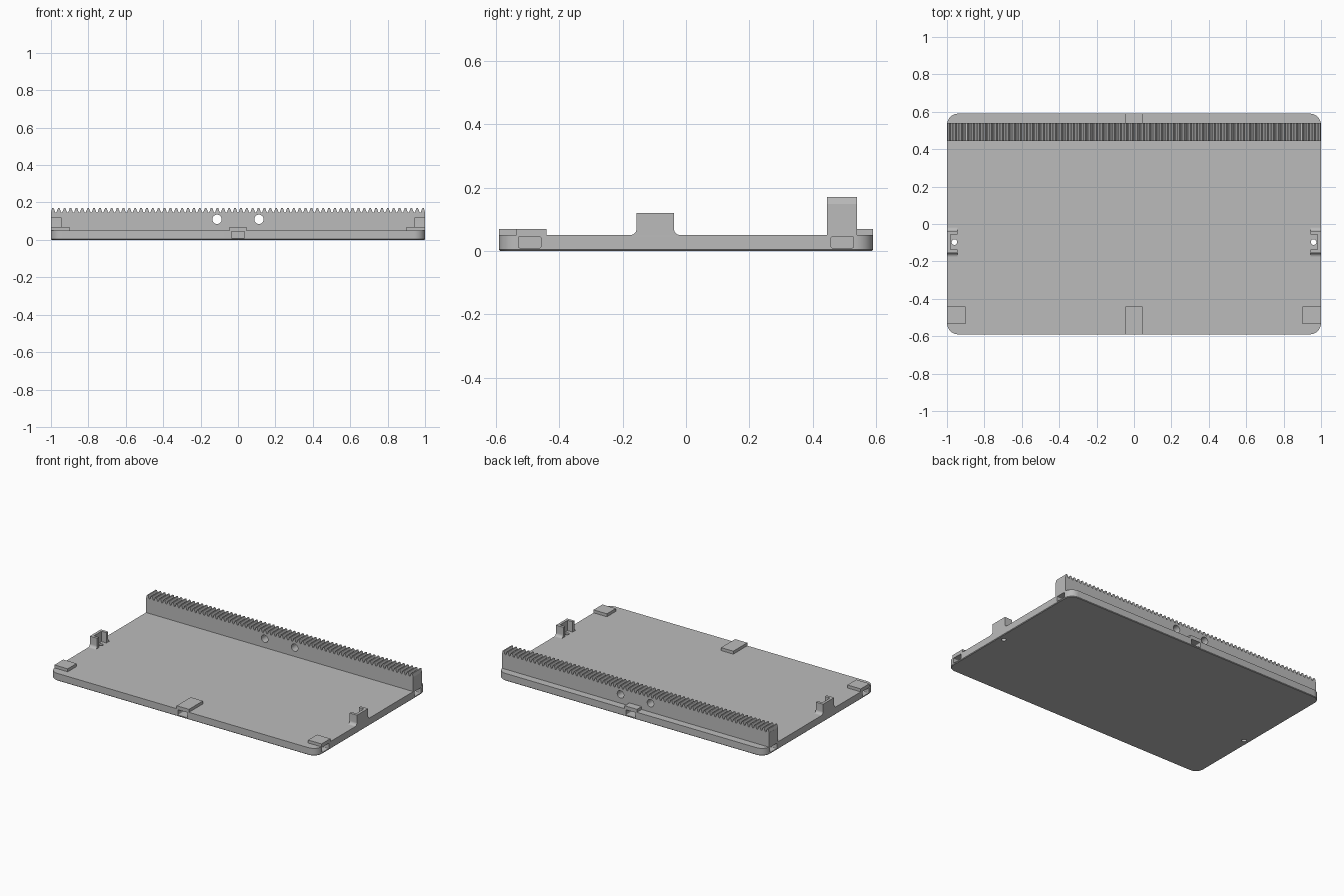
import bpy, bmesh
from math import sin, cos, pi, radians, tan

if "Cube" in bpy.data.objects:
    bpy.data.objects.remove(bpy.data.objects["Cube"], do_unlink=True)

GREY = (0.5, 0.5, 0.5, 1)
mat = bpy.data.materials.new("plain grey")
mat.use_nodes = True
mat.diffuse_color = GREY
mat.node_tree.nodes["Principled BSDF"].inputs["Base Color"].default_value = GREY


def prism(name, outline, axis, lo, hi):
    """Extrude a 2D outline along an axis from lo to hi."""
    place = {"x": lambda a, b, t: (t, a, b),
             "y": lambda a, b, t: (a, t, b),
             "z": lambda a, b, t: (a, b, t)}[axis]
    bm = bmesh.new()
    low = [bm.verts.new(place(a, b, lo)) for a, b in outline]
    high = [bm.verts.new(place(a, b, hi)) for a, b in outline]
    bm.faces.new(low)
    bm.faces.new(high)
    n = len(outline)
    for i in range(n):
        j = (i + 1) % n
        bm.faces.new((low[i], low[j], high[j], high[i]))
    bmesh.ops.recalc_face_normals(bm, faces=bm.faces)
    mesh = bpy.data.meshes.new(name)
    bm.to_mesh(mesh)
    bm.free()
    mesh.materials.append(mat)
    ob = bpy.data.objects.new(name, mesh)
    bpy.context.collection.objects.link(ob)
    return ob


def box(name, x0, x1, y0, y1, z0, z1):
    return prism(name, [(x0, y0), (x1, y0), (x1, y1), (x0, y1)], "z", z0, z1)


def arc(cx, cy, r, a0, a1, n=8):
    return [(cx + r * cos(radians(a0 + (a1 - a0) * i / n)),
             cy + r * sin(radians(a0 + (a1 - a0) * i / n))) for i in range(n + 1)]


def circle(cx, cy, r, n=24):
    return arc(cx, cy, r, 0, 360, n)[:-1]


def rounded_rect(x0, x1, y0, y1, r):
    return (arc(x1 - r, y1 - r, r, 0, 90) + arc(x0 + r, y1 - r, r, 90, 180)
            + arc(x0 + r, y0 + r, r, 180, 270) + arc(x1 - r, y0 + r, r, 270, 360))


def select(ob):
    bpy.ops.object.select_all(action="DESELECT")
    ob.select_set(True)
    bpy.context.view_layer.objects.active = ob


def cut(ob, cutters):
    for c in cutters:
        mod = ob.modifiers.new("cut", "BOOLEAN")
        mod.operation = "DIFFERENCE"
        mod.solver = "EXACT"
        mod.object = c
        select(ob)
        bpy.ops.object.modifier_apply(modifier=mod.name)
        bpy.data.objects.remove(c, do_unlink=True)


def smooth(ob):
    select(ob)
    bpy.ops.object.shade_smooth_by_angle(angle=radians(30))


W, D, T = 1.0, 0.59, 0.05      # half width, half depth, plate thickness
CLIP_Y = -0.097                # centre of the side clips

# Base plate with rounded corners and a fine chamfer underneath
plate = prism("base_plate", rounded_rect(-W, W, -D, D, 0.06), "z", 0, T)
bm = bmesh.new()
bm.from_mesh(plate.data)
rim = [e for e in bm.edges if all(v.co.z < 0.001 for v in e.verts)]
bmesh.ops.bevel(bm, geom=rim, offset=0.004, segments=1, affect="EDGES")
bm.to_mesh(plate.data)
bm.free()

# Pockets in the plate edges, and screw holes beside the clips
cutters = []
for s in (-1, 1):
    slot = rounded_rect(-0.036, 0.036, 0.01, 0.045, 0.005)
    cutters.append(prism("edge_cutter", slot, "y", *sorted((s * 0.49, s * 0.7))))
    for y in (-0.493, 0.493):
        side = [(a + y, b) for a, b in slot]
        cutters.append(prism("side_cutter", side, "x", *sorted((s * 0.92, s * 1.1))))
    cutters.append(prism("hole_cutter", circle(s * 0.96, CLIP_Y, 0.015), "z", -0.1, 0.2))
cut(plate, cutters)
smooth(plate)

# Raised pads over the pockets
box("front_middle_pad", -0.046, 0.046, -D, -0.44, T, 0.07)
box("back_middle_pad", -0.046, 0.046, 0.53, D, T, 0.07)
for s, side in ((-1, "right"), (1, "left")):
    box(side + "_corner_pad", *sorted((s * 0.9, s * W)), -0.535, -0.44, T, 0.07)

# Toothed rack along the back
pitch, root, tip = 0.01 * pi, 0.1475, 0.17
half_root = pitch / 4 + 0.0125 * tan(radians(20))
half_tip = pitch / 4 - 0.01 * tan(radians(20))
top = [(-W, root)]
for i in range(64):
    c = (i - 31.5) * pitch
    for dx, z in ((-half_root, root), (-half_tip, tip), (half_tip, tip), (half_root, root)):
        top.append((max(-W + 0.0005, min(W - 0.0005, c + dx)), z))
top.append((W, root))
rack = prism("toothed_rack", [(W, T), (-W, T)] + top, "y", 0.445, 0.54)
cut(rack, [prism("rack_cutter", circle(x, 0.11, 0.025, 32), "y", 0.4, 0.6)
           for x in (-0.112, 0.112)])
smooth(rack)

# Side clips: filleted foot, thin outer wall, open towards the middle
h, r = 0.059, 0.02
profile = (arc(CLIP_Y - h - r, T + r, r, 270, 360) + [(CLIP_Y - h, 0.12), (CLIP_Y + h, 0.12)]
           + arc(CLIP_Y + h + r, T + r, r, 180, 270))
for s, side in ((-1, "right"), (1, "left")):
    clip = prism(side + "_clip", profile, "x", *sorted((s * 0.945, s * W)))
    cut(clip, [box("clip_cutter", *sorted((s * 0.9, s * 0.982)),
                   CLIP_Y - 0.04, CLIP_Y + 0.04, 0.0, 0.2)])
    smooth(clip)
